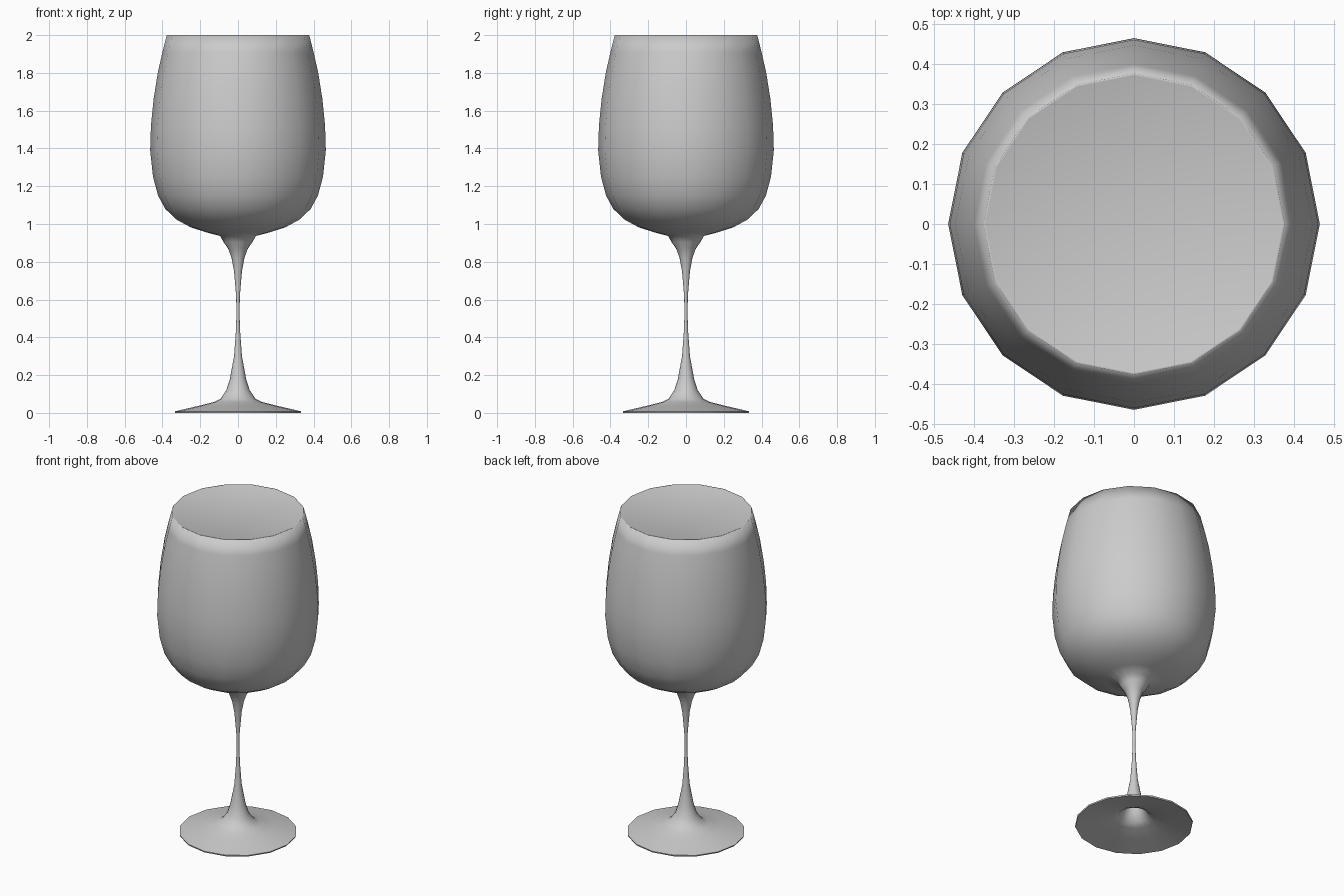
import bpy, bmesh
from math import cos, sin, pi

if "Cube" in bpy.data.objects:
    bpy.data.objects.remove(bpy.data.objects["Cube"])

SIDES = 16


def revolve(name, profile, sharp_rings=()):
    """Spin a (radius, z) profile round z; zero radius gives a pole vertex."""
    bm = bmesh.new()
    rings = []
    for r, z in profile:
        if r == 0:
            rings.append([bm.verts.new((0, 0, z))])
        else:
            rings.append([bm.verts.new((r * cos(2 * pi * i / SIDES), r * sin(2 * pi * i / SIDES), z))
                          for i in range(SIDES)])
    for a, b in zip(rings, rings[1:]):
        for i in range(SIDES):
            j = (i + 1) % SIDES
            if len(a) == 1:
                bm.faces.new((a[0], b[j], b[i]))
            elif len(b) == 1:
                bm.faces.new((a[i], a[j], b[0]))
            else:
                bm.faces.new((a[i], a[j], b[j], b[i]))
    bmesh.ops.recalc_face_normals(bm, faces=bm.faces)
    for f in bm.faces:
        f.smooth = True
    for k in sharp_rings:
        ring = rings[k]
        for i in range(SIDES):
            bm.edges.get((ring[i], ring[(i + 1) % SIDES])).smooth = False
    mesh = bpy.data.meshes.new(name)
    bm.to_mesh(mesh)
    bm.free()
    ob = bpy.data.objects.new(name, mesh)
    bpy.context.collection.objects.link(ob)
    return ob


# hollow underside of the foot, running up into the stem
underside = [(0, 0.36), (0.014, 0.3), (0.036, 0.18), (0.055, 0.115), (0.085, 0.063),
             (0.12, 0.047), (0.21, 0.026), (0.333, 0)]
# foot top and slender stem
foot_stem = [(0.335, 0.008), (0.21, 0.037), (0.125, 0.058), (0.093, 0.075), (0.062, 0.12),
             (0.043, 0.18), (0.021, 0.3), (0.012, 0.42), (0.008, 0.52), (0.01, 0.62),
             (0.021, 0.75), (0.034, 0.82), (0.052, 0.87), (0.077, 0.905)]
# bowl up to the rim
bowl = [(0.095, 0.937), (0.165, 0.955), (0.25, 0.982), (0.325, 1.023), (0.385, 1.08),
        (0.423, 1.15), (0.45, 1.25), (0.465, 1.39), (0.461, 1.52), (0.447, 1.66),
        (0.425, 1.80), (0.40, 1.91), (0.377, 2.0)]
# liquid surface level with the rim
top = [(0.372, 1.998), (0, 1.998)]

n = len(underside)
revolve("filled_goblet", underside + foot_stem + bowl + top, sharp_rings=(n - 1, n))
